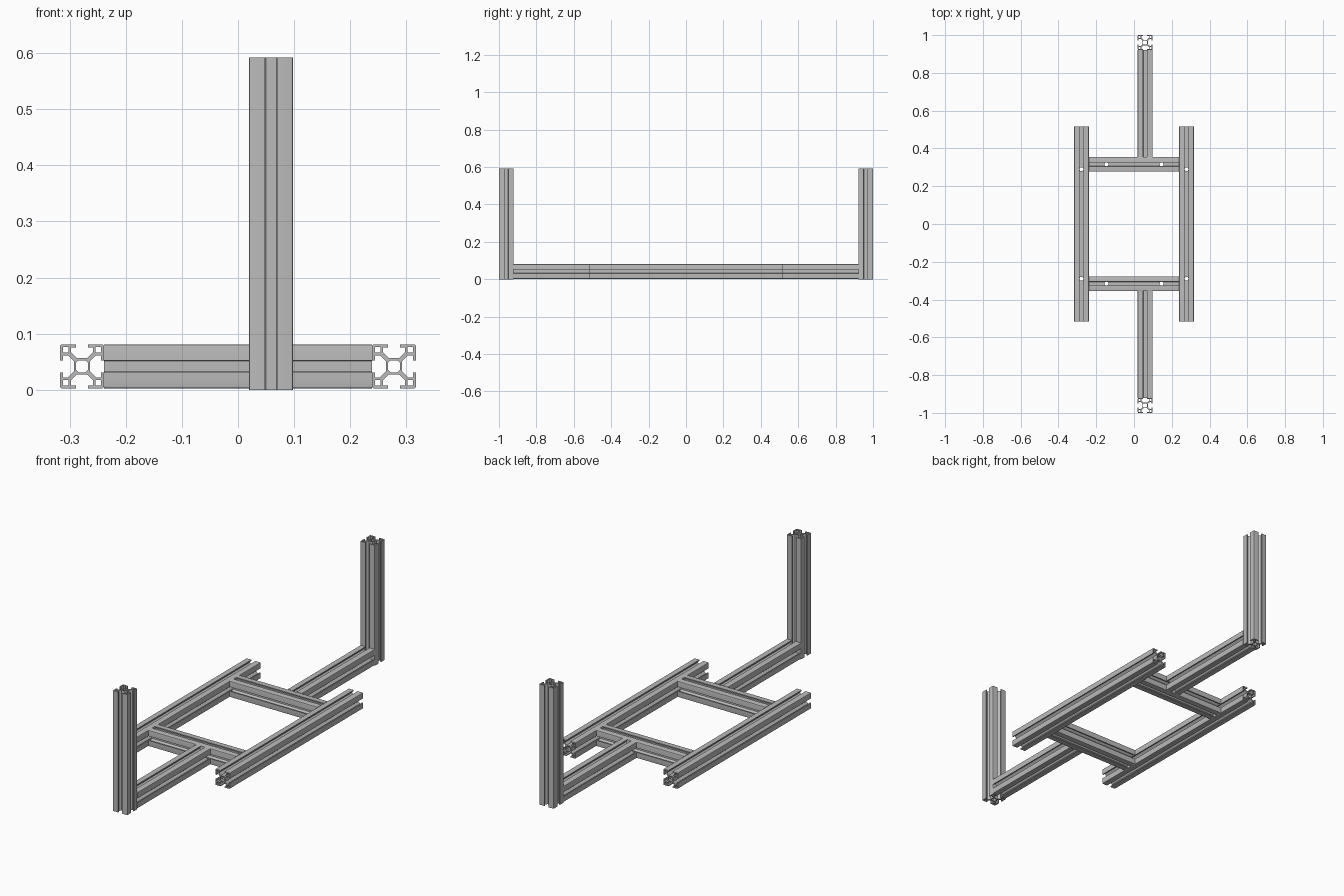
import bpy, bmesh, math
from mathutils import Vector, Matrix

cube = bpy.data.objects.get("Cube")
if cube:
    bpy.data.objects.remove(cube, do_unlink=True)

aluminium = bpy.data.materials.new("grey_aluminium")
aluminium.use_nodes = True
aluminium.diffuse_color = (0.5, 0.5, 0.5, 1)
aluminium.node_tree.nodes["Principled BSDF"].inputs["Base Color"].default_value = (0.5, 0.5, 0.5, 1)

SIZE = 0.0785          # width of the slotted bar
UNIT = SIZE / 30
HALF = SIZE / 2
LEVEL = 0.0025 + HALF  # centre height of the base bars

# One eighth of the slotted section: core wall, diagonal arm, corner box, lip
OCTANT = [(5.6, 3.6), (9.5, 7.5), (13, 7.5), (13, 4.1), (15, 4.1), (15, 13.4), (14.85, 14.1)]


def four_turns(points):
    """Repeat points at every quarter turn."""
    out = []
    for c, s in ((1, 0), (0, 1), (-1, 0), (0, -1)):
        out += [(c * x - s * y, s * x + c * y) for x, y in points]
    return out


def section_loops():
    mirrored = [(y, x) for x, y in reversed(OCTANT)]
    loops = [four_turns(OCTANT + [(14.6, 14.6)] + mirrored)]
    loops.append(four_turns([(4.1, 2.4), (2.4, 4.1)]))
    for sx in (-1, 1):
        for sy in (-1, 1):
            loops.append([(sx * x, sy * y) for x, y in ((9.3, 9.3), (13.1, 9.3), (13.1, 13.1), (9.3, 13.1))])
    return loops


def drill(bar, spots):
    """Cut vertical bolt holes through the core of a bar."""
    bm = bmesh.new()
    for x, y in spots:
        bmesh.ops.create_cone(bm, cap_ends=True, segments=20, radius1=0.0105, radius2=0.0105,
                              depth=0.2, matrix=Matrix.Translation((x, y, LEVEL)))
    mesh = bpy.data.meshes.new(bar.name + "_drill")
    bm.to_mesh(mesh)
    bm.free()
    cutter = bpy.data.objects.new(bar.name + "_drill", mesh)
    bpy.context.collection.objects.link(cutter)
    cut = bar.modifiers.new("bolt_holes", "BOOLEAN")
    cut.operation, cut.solver, cut.object = "DIFFERENCE", "EXACT", cutter
    bpy.context.view_layer.objects.active = bar
    bpy.ops.object.modifier_apply(modifier=cut.name)
    bpy.data.objects.remove(cutter, do_unlink=True)


def bar(name, start, end, holes=()):
    """Extrude the slotted section from start to end."""
    start, end = Vector(start), Vector(end)
    curve = bpy.data.curves.new(name, "CURVE")
    curve.dimensions, curve.fill_mode = "2D", "BOTH"
    curve.extrude = (end - start).length / 2
    for loop in section_loops():
        spline = curve.splines.new("POLY")
        spline.points.add(len(loop) - 1)
        for point, (x, y) in zip(spline.points, loop):
            point.co = (x * UNIT, y * UNIT, 0, 1)
        spline.use_cyclic_u = True
    temp = bpy.data.objects.new(name + "_curve", curve)
    bpy.context.collection.objects.link(temp)
    bpy.context.view_layer.update()
    graph = bpy.context.evaluated_depsgraph_get()
    mesh = bpy.data.meshes.new_from_object(temp.evaluated_get(graph))
    bpy.data.objects.remove(temp, do_unlink=True)

    # Turn the bar to its direction and close the seams
    direction = end - start
    if abs(direction.x) > 0:
        turn = Matrix.Rotation(math.pi / 2, 4, "Y")
    elif abs(direction.y) > 0:
        turn = Matrix.Rotation(math.pi / 2, 4, "X")
    else:
        turn = Matrix.Identity(4)
    bm = bmesh.new()
    bm.from_mesh(mesh)
    bmesh.ops.remove_doubles(bm, verts=bm.verts, dist=0.00002)
    bmesh.ops.transform(bm, matrix=Matrix.Translation((start + end) / 2) @ turn, verts=bm.verts)
    bmesh.ops.recalc_face_normals(bm, faces=bm.faces)
    bm.to_mesh(mesh)
    bm.free()
    mesh.materials.clear()
    mesh.materials.append(aluminium)
    mesh.name = name
    obj = bpy.data.objects.new(name, mesh)
    bpy.context.collection.objects.link(obj)
    if holes:
        drill(obj, holes)
    bpy.ops.object.select_all(action="DESELECT")
    obj.select_set(True)
    bpy.context.view_layer.objects.active = obj
    bpy.ops.object.shade_smooth_by_angle(angle=math.radians(30))
    return obj


RAIL_X, CROSS_Y, POST_X = 0.278, 0.316, 0.059

# Long side rails
for side, sx in (("left", 1), ("right", -1)):
    x = sx * RAIL_X
    bar(side + "_rail", (x, -0.517, LEVEL), (x, 0.517, LEVEL), [(x, -0.29), (x, 0.29)])

# Cross bars, outrigger bars and upright posts at each end
for end, sy in (("front", -1), ("back", 1)):
    y = sy * CROSS_Y
    reach = RAIL_X - HALF
    bar(end + "_cross_bar", (-reach, y, LEVEL), (reach, y, LEVEL), [(-0.146, y), (0.146, y)])
    bar(end + "_outrigger", (POST_X, sy * (CROSS_Y + HALF), LEVEL), (POST_X, sy * (1 - SIZE), LEVEL))
    bar(end + "_post", (POST_X, sy * (1 - HALF), 0), (POST_X, sy * (1 - HALF), 0.592))
